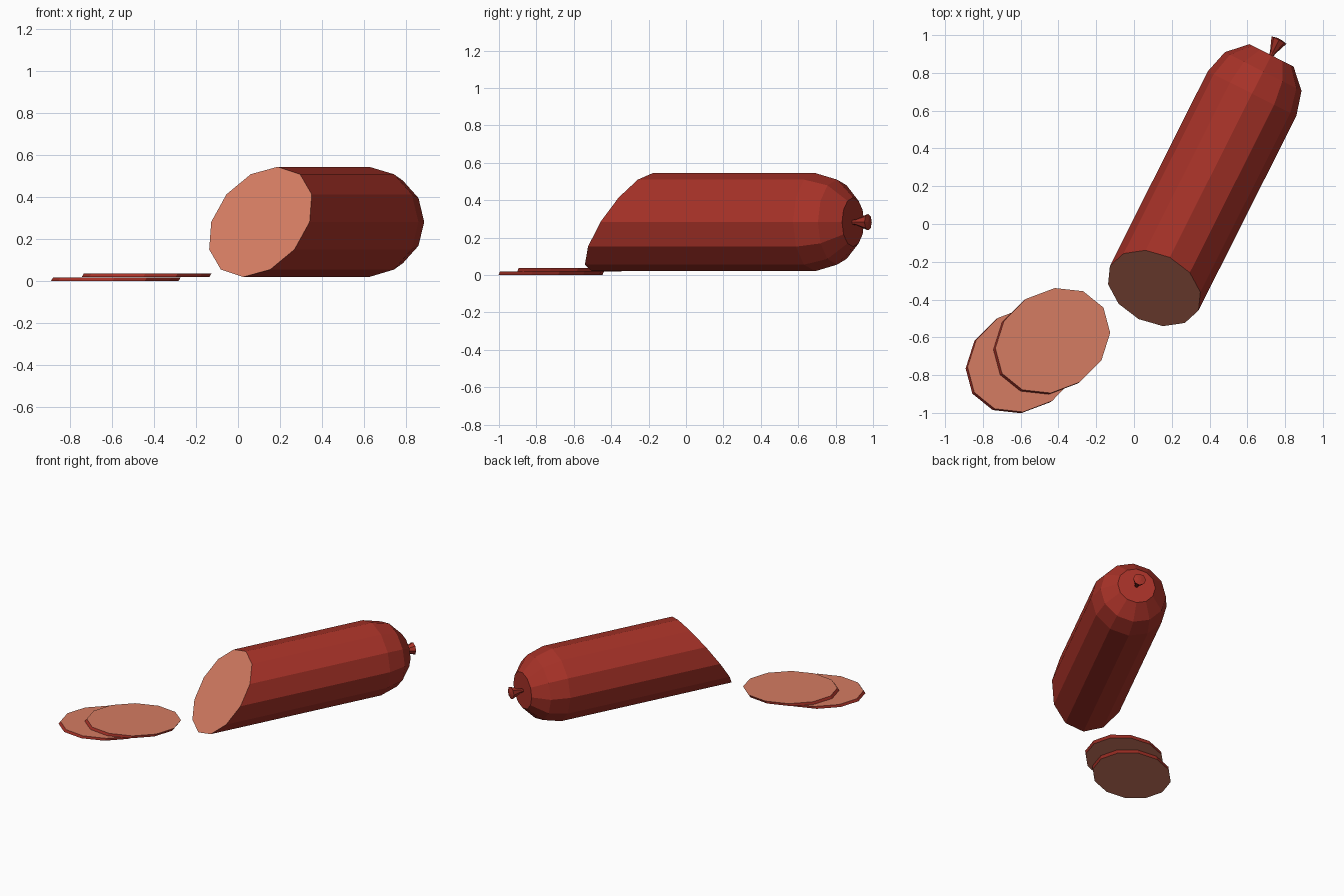
import bpy, bmesh, math
from mathutils import Vector

if "Cube" in bpy.data.objects:
    bpy.data.objects.remove(bpy.data.objects["Cube"])

SIDES = 12
R = 0.2625                      # sausage radius
SLANT = 0.183 / R               # slope of the diagonal cut
AXIS = math.atan2(0.893, 0.449) # heading of the sausage seen from above


def material(name, rgb):
    m = bpy.data.materials.new(name)
    m.diffuse_color = (*rgb, 1)
    m.use_nodes = True
    m.node_tree.nodes["Principled BSDF"].inputs["Base Color"].default_value = m.diffuse_color
    return m


casing = material("casing", (0.39, 0.032, 0.021))
meat = material("meat", (0.66, 0.20, 0.122))


def loft(name, rings, cut_caps, location, heading):
    """Bridge equal rings of points, cap both ends; cut_caps = (start, end) showing meat."""
    bm = bmesh.new()
    loops = [[bm.verts.new(p) for p in ring] for ring in rings]
    n = len(loops[0])
    for a, b in zip(loops, loops[1:]):
        for i in range(n):
            j = (i + 1) % n
            bm.faces.new((a[i], a[j], b[j], b[i]))
    for loop, cut in zip((loops[0], loops[-1]), cut_caps):
        bm.faces.new(loop).material_index = int(cut)
    bmesh.ops.recalc_face_normals(bm, faces=bm.faces)
    mesh = bpy.data.meshes.new(name)
    bm.to_mesh(mesh)
    bm.free()
    mesh.materials.append(casing)
    mesh.materials.append(meat)
    ob = bpy.data.objects.new(name, mesh)
    ob.location = location
    ob.rotation_euler.z = heading
    bpy.context.collection.objects.link(ob)
    return ob


def upright_ring(x, r, n=SIDES, slant=0.0):
    """Ring around the local x axis, optionally sheared by a diagonal cut."""
    pts = []
    for k in range(n):
        a = 2 * math.pi * k / n
        y, z = r * math.cos(a), r * math.sin(a)
        pts.append((x + z * slant, y, z))
    return pts


# sausage: diagonal cut at the front, rounded end with a flat tip
BODY = 1.153
rings = [upright_ring(0, R, slant=SLANT)]
for deg in (0, 30, 60):
    t = math.radians(deg)
    rings.append(upright_ring(BODY + R * math.sin(t), R * math.cos(t)))
start = Vector((0.107, -0.34, 0.2825))
loft("sausage", rings, (True, False), start, AXIS)

# tied casing end: thin neck flaring to a small slightly domed tip
tip = BODY + R * math.sin(math.radians(60))
loft("casing_knot",
     [upright_ring(tip + x, r, 8) for x, r in
      ((-0.01, 0.012), (0.015, 0.015), (0.09, 0.044), (0.097, 0.012))],
     (False, False), start, AXIS)


# slices: oval discs with slanted rims, lying overlapped
def oval_ring(shift, z):
    return [(shift + math.hypot(R, 0.183) * math.cos(2 * math.pi * k / SIDES),
             R * math.sin(2 * math.pi * k / SIDES), z) for k in range(SIDES)]


THICK = 0.018
for name, x, y, z in (("lower_slice", -0.577, -0.717, 0.0),
                      ("upper_slice", -0.43, -0.617, 0.0195)):
    loft(name, [oval_ring(-THICK * SLANT, 0), oval_ring(0, THICK)],
         (True, True), (x, y, z), math.radians(33))
